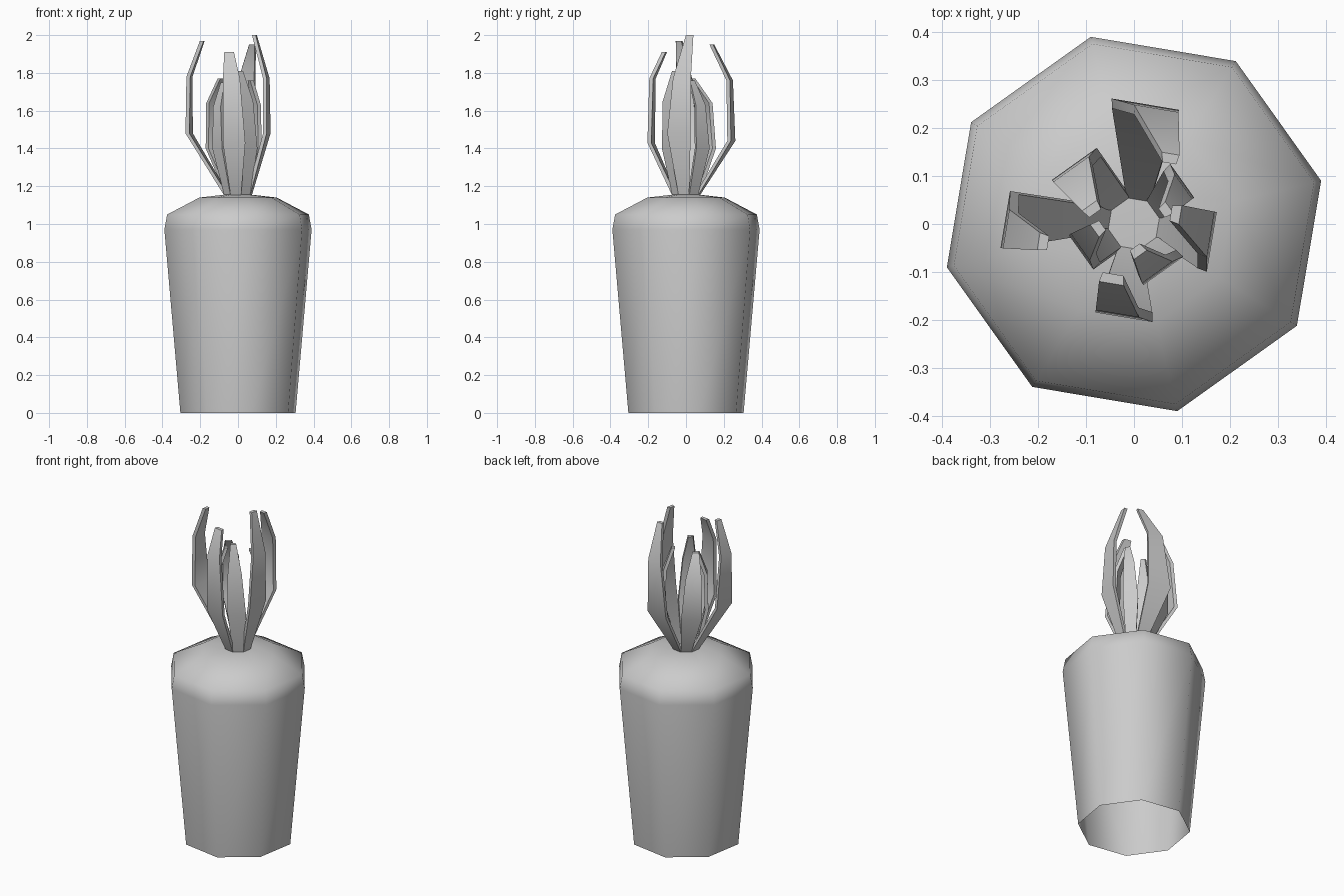
import bpy, bmesh
from math import radians, cos, sin

if "Cube" in bpy.data.objects:
    bpy.data.objects.remove(bpy.data.objects["Cube"])

TURN = 13  # rotation of the octagonal cross-section in degrees


def make_object(name, bm, angle):
    bmesh.ops.recalc_face_normals(bm, faces=bm.faces)
    mesh = bpy.data.meshes.new(name)
    bm.to_mesh(mesh)
    bm.free()
    obj = bpy.data.objects.new(name, mesh)
    bpy.context.collection.objects.link(obj)
    bpy.context.view_layer.objects.active = obj
    obj.select_set(True)
    bpy.ops.object.shade_smooth_by_angle(angle=radians(angle))
    obj.select_set(False)
    return obj


# Root body: eight-sided, open underneath, shallow domed top
def build_root():
    profile = [(0.313, 0), (0.40, 0.97), (0.385, 1.05), (0.21, 1.14), (0.075, 1.155)]
    bm = bmesh.new()
    rings = []
    for r, z in profile:
        angles = [radians(TURN + 45 * i) for i in range(8)]
        rings.append([bm.verts.new((r * cos(a), r * sin(a), z)) for a in angles])
    for low, high in zip(rings, rings[1:]):
        for i in range(8):
            j = (i + 1) % 8
            bm.faces.new((low[i], low[j], high[j], high[i]))
    tip = bm.verts.new((0, 0, 1.15))
    for i in range(8):
        bm.faces.new((rings[-1][i], rings[-1][(i + 1) % 8], tip))
    make_object("root_body", bm, 89)


# Leaf: thin strip given as (radius, z, side start, side end) sections
def build_leaf(name, azimuth, sections, thick=0.02):
    a = radians(azimuth)
    bm = bmesh.new()
    rows = []
    for r, z, t0, t1 in sections:
        corners = [(r, t0), (r, t1), (r - thick, t1 - 0.004), (r - thick, t0 + 0.004)]
        rows.append([bm.verts.new((p * cos(a) - t * sin(a), p * sin(a) + t * cos(a), z))
                     for p, t in corners])
    for low, high in zip(rows, rows[1:]):
        for i in range(4):
            j = (i + 1) % 4
            bm.faces.new((low[i], low[j], high[j], high[i]))
    bm.faces.new(rows[0][::-1])
    bm.faces.new(rows[-1])
    make_object(name, bm, 50)


# Per leaf: belly radius, belly sides, bend sides, tip radius, tip sides, heights
leaves = [
    (0.134, (-.028, .058), (-.028, .035), 0.080, (-.030, .000), (1.40, 1.63, 1.76)),
    (0.250, (-.053, .089), (-.053, .041), 0.157, (-.070, -.033), (1.44, 1.76, 1.95)),
    (0.174, (-.029, .086), (-.005, .086), 0.085, (.034, .072), (1.40, 1.64, 1.77)),
    (0.266, (-.025, .095), (.013, .095), 0.190, (.050, .087), (1.48, 1.78, 1.97)),
    (0.124, (-.060, .028), (-.060, .008), 0.075, (-.052, -.020), (1.40, 1.62, 1.75)),
    (0.195, (-.049, .072), (-.049, .042), 0.130, (-.052, .000), (1.43, 1.77, 1.91)),
    (0.115, (-.058, .044), (-.058, .020), 0.060, (-.043, -.010), (1.40, 1.65, 1.81)),
    (0.166, (-.073, .053), (-.043, .053), 0.092, (.015, .055), (1.48, 1.77, 2.00)),
]

build_root()
for i, (r, belly, bend, tip_r, tip, (z1, z2, z3)) in enumerate(leaves):
    build_leaf(f"leaf_{i + 1}", TURN + 22.5 + 45 * i, [
        (0.069, 1.15, -.028, .028), (r, z1, *belly), (r - 0.005, z2, *bend), (tip_r, z3, *tip)])
